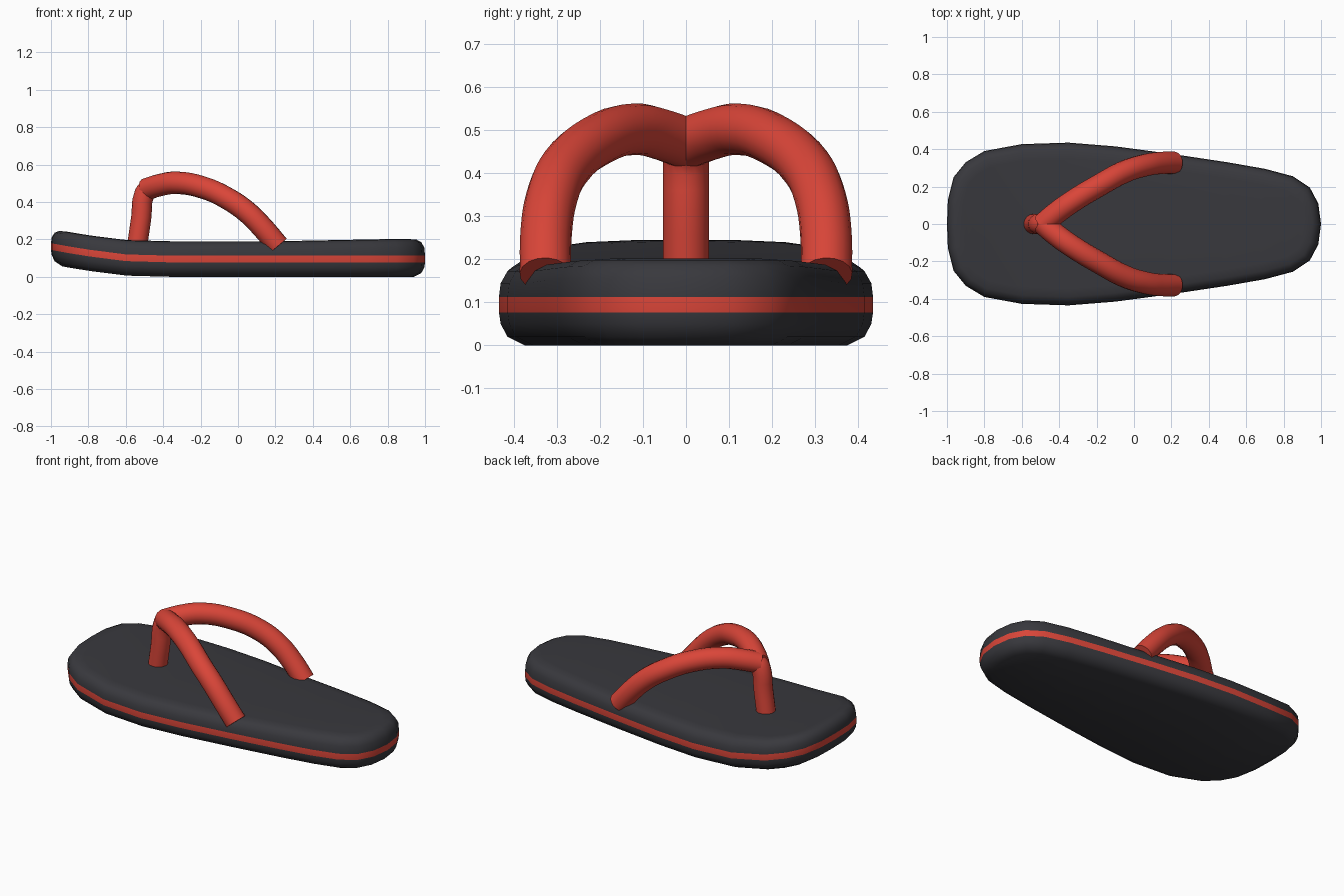
import bpy, bmesh, math
from mathutils import Vector

cube = bpy.data.objects.get("Cube")
if cube:
    bpy.data.objects.remove(cube, do_unlink=True)


def material(name, rgb):
    m = bpy.data.materials.new(name)
    m.use_nodes = True
    m.diffuse_color = (*rgb, 1)
    bsdf = next(n for n in m.node_tree.nodes if n.type == 'BSDF_PRINCIPLED')
    bsdf.inputs["Base Color"].default_value = (*rgb, 1)
    return m


charcoal = material("charcoal foam", (0.04, 0.04, 0.047))
red = material("red rubber", (0.7, 0.06, 0.04))


def activate(ob):
    bpy.ops.object.select_all(action='DESELECT')
    ob.select_set(True)
    bpy.context.view_layer.objects.active = ob


# Sole: half outline from toe to heel, mirrored into a closed loop
half = [(-1, 0), (-.995, .13), (-.965, .25), (-.9, .33), (-.8, .39),
        (-.6, .427), (-.35, .435), (-.1, .415), (.2, .375), (.5, .33),
        (.7, .295), (.85, .255), (.94, .195), (.985, .11), (1, 0)]
outline = [Vector(p) for p in half + [(x, -y) for x, y in half[-2:0:-1]]]
count = len(outline)

# Edge section: inset from the outline, height
section = [(.06, 0), (.02, .02), (.004, .05), (0, .077), (0, .113),
           (.004, .145), (.02, .173), (.045, .187), (.09, .19)]
STRIPE = 3


def height(x, z):
    """Curl the toe up and raise the heel bed a little."""
    toe = max(0, (-.5 - x) / .5)
    heel = min(1, max(0, (x - .2) / .6))
    return z + .067 * toe ** 1.4 + .012 * heel * (z > .12)


bm = bmesh.new()
rings = []
for inset, z in section:
    ring = []
    for i, p in enumerate(outline):
        t = (outline[(i + 1) % count] - outline[i - 1]).normalized()
        q = p + Vector((t.y, -t.x)) * inset
        ring.append(bm.verts.new((q.x, q.y, height(q.x, z))))
    rings.append(ring)

for k in range(len(rings) - 1):
    a, b = rings[k], rings[k + 1]
    for i in range(count):
        j = (i + 1) % count
        f = bm.faces.new((a[i], a[j], b[j], b[i]))
        f.material_index = int(k == STRIPE)

# Footbed and underside: strips across the sole
for ring in (rings[0], rings[-1]):
    for i in range(len(half) - 1):
        corners = [ring[i], ring[i + 1], ring[-i - 1], ring[-i % count]]
        bm.faces.new(list(dict.fromkeys(corners)))
bmesh.ops.recalc_face_normals(bm, faces=bm.faces)
mesh = bpy.data.meshes.new("sole")
bm.to_mesh(mesh)
bm.free()
sole = bpy.data.objects.new("sole", mesh)
bpy.context.collection.objects.link(sole)
mesh.materials.append(charcoal)
mesh.materials.append(red)
activate(sole)
bpy.ops.object.shade_smooth_by_angle(angle=math.radians(40))


def tube(name, points, radius, steps):
    """Round tube along a smooth path."""
    cu = bpy.data.curves.new(name, 'CURVE')
    cu.dimensions = '3D'
    cu.bevel_depth = radius
    cu.bevel_resolution = 6
    cu.resolution_u = steps
    cu.use_fill_caps = True
    sp = cu.splines.new('BEZIER')
    sp.bezier_points.add(len(points) - 1)
    for bp, p in zip(sp.bezier_points, points):
        bp.co = p
        bp.handle_left_type = bp.handle_right_type = 'AUTO'
    cu.materials.append(red)
    ob = bpy.data.objects.new(name, cu)
    bpy.context.collection.objects.link(ob)
    activate(ob)
    bpy.ops.object.convert(target='MESH')
    bpy.ops.object.shade_smooth_by_angle(angle=math.radians(45))


# Straps: one arched path for each side
arch = [(-.49, -.005, .468), (-.42, .055, .49), (-.33, .12, .503),
        (-.18, .21, .475), (-.05, .28, .415), (.05, .312, .345),
        (.13, .325, .265), (.215, .327, .165)]
for side, name in ((1, "back_strap"), (-1, "front_strap")):
    tube(name, [(x, side * y, z) for x, y, z in arch], .06, 4)

# Toe post, with a bent top running into the straps
tube("toe_post", [(-.54, 0, .16), (-.517, 0, .32), (-.5, 0, .445),
                  (-.475, 0, .475)], .054, 3)
